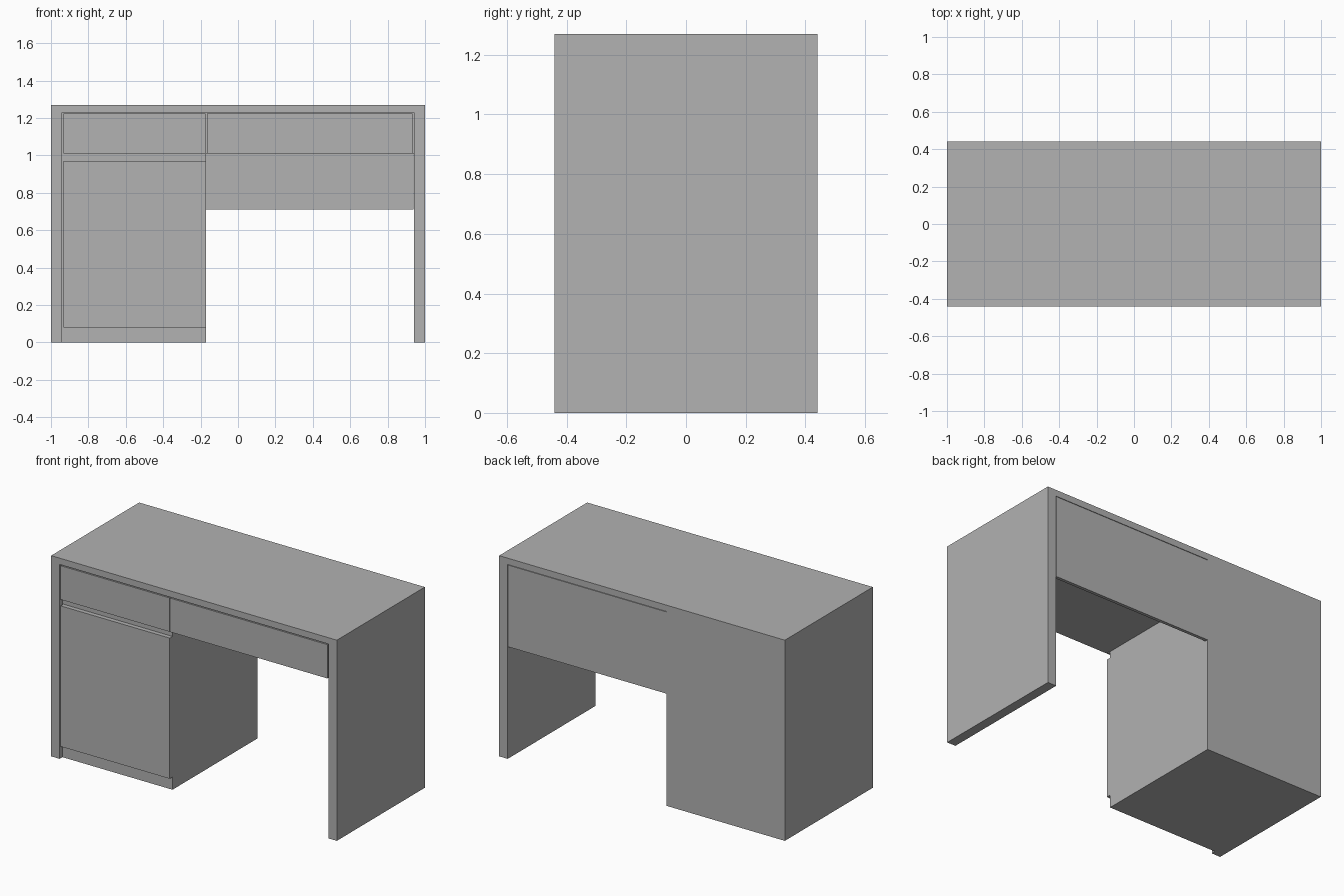
import bpy
import bmesh

cube = bpy.data.objects.get("Cube")
if cube:
    bpy.data.objects.remove(cube, do_unlink=True)

# One plain grey finish
grey = bpy.data.materials.new("plain_grey")
grey.use_nodes = True
colour = (0.445, 0.445, 0.445, 1)
grey.diffuse_color = colour
grey.node_tree.nodes["Principled BSDF"].inputs["Base Color"].default_value = colour

HALF_W, HALF_D, HEIGHT = 1.0, 0.44, 1.27
INNER = 0.94        # inside face of the side panels
UNDER = 1.23        # underside of the top
DIVIDE = -0.17      # open side of the cabinet
RECESS = 0.028      # setback of the carcass behind the fronts
GAP = 0.006         # shadow gap around the fronts
BACK = HALF_D - 0.02


def prism(name, outline, y0, y1):
    """Extrude an x-z outline from y0 to y1."""
    bm = bmesh.new()
    face = bm.faces.new([bm.verts.new((x, y0, z)) for x, z in outline])
    grown = bmesh.ops.extrude_face_region(bm, geom=[face])["geom"]
    verts = [v for v in grown if isinstance(v, bmesh.types.BMVert)]
    bmesh.ops.translate(bm, verts=verts, vec=(0, y1 - y0, 0))
    bmesh.ops.recalc_face_normals(bm, faces=bm.faces)
    mesh = bpy.data.meshes.new(name)
    bm.to_mesh(mesh)
    bm.free()
    mesh.materials.append(grey)
    obj = bpy.data.objects.new(name, mesh)
    bpy.context.collection.objects.link(obj)
    return obj


def board(name, x0, x1, y0, y1, z0, z1):
    return prism(name, [(x0, z0), (x1, z0), (x1, z1), (x0, z1)], y0, y1)


# Top and both side panels as one continuous frame
prism("desk_frame", [
    (-HALF_W, 0), (-INNER, 0), (-INNER, UNDER), (INNER, UNDER),
    (INNER, 0), (HALF_W, 0), (HALF_W, HEIGHT), (-HALF_W, HEIGHT),
], -HALF_D, HALF_D)

# Cabinet carcass, whose set-back front also forms the plinth and finger groove
board("cabinet_body", -INNER, DIVIDE, -HALF_D + RECESS, HALF_D, 0, UNDER)

# Door and drawer fronts, flush with the frame
front = -HALF_D
board("cabinet_door", -INNER + GAP, DIVIDE, front, front + RECESS, 0.08, 0.97)
board("small_drawer_front", -INNER + GAP, DIVIDE - GAP / 2, front, front + RECESS,
      1.01, UNDER - GAP)

# Wide drawer over the knee space, with its closed box
board("wide_drawer_front", DIVIDE + GAP / 2, INNER - GAP, front, front + RECESS,
      1.01, UNDER - GAP)
board("wide_drawer_box", DIVIDE, INNER, front + RECESS, BACK, 1.01, UNDER)

# Back panel across the knee space
board("back_panel", DIVIDE, INNER - GAP / 2, BACK, HALF_D, 0.71, UNDER - GAP / 2)
